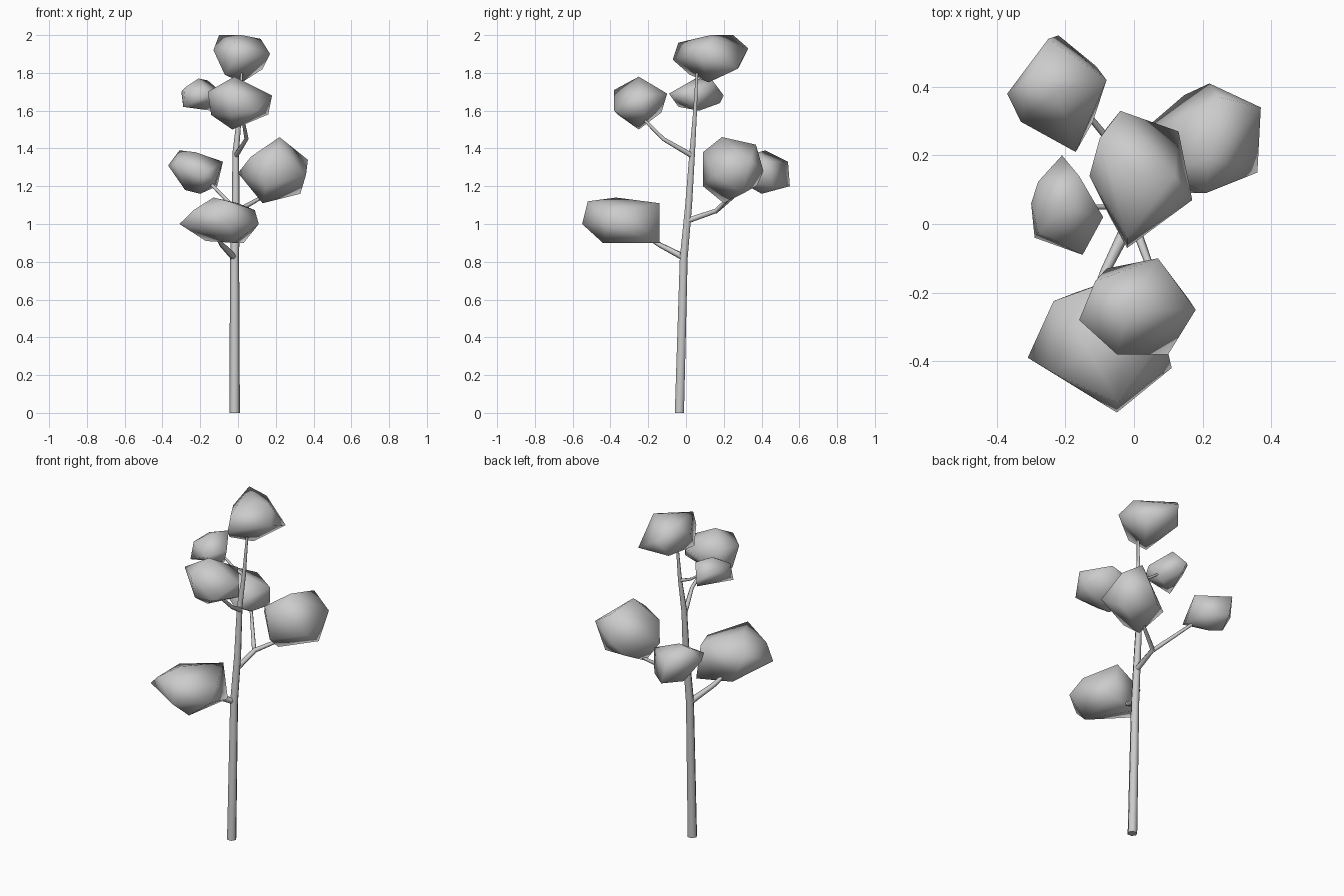
import bpy, bmesh
from mathutils import Vector

if "Cube" in bpy.data.objects:
    bpy.data.objects.remove(bpy.data.objects["Cube"])


def limb(name, points):
    """Six-sided tapering tube through (x, y, z, radius) points."""
    curve = bpy.data.curves.new(name, 'CURVE')
    curve.dimensions = '3D'
    curve.bevel_depth = 1.0
    curve.bevel_resolution = 1
    curve.use_fill_caps = True
    spline = curve.splines.new('POLY')
    spline.points.add(len(points) - 1)
    for p, (x, y, z, r) in zip(spline.points, points):
        p.co = (x, y, z, 1)
        p.radius = r
    ob = bpy.data.objects.new(name, curve)
    bpy.context.collection.objects.link(ob)
    bpy.ops.object.select_all(action='DESELECT')
    ob.select_set(True)
    bpy.context.view_layer.objects.active = ob
    bpy.ops.object.convert(target='MESH')
    bpy.ops.object.shade_smooth_by_angle(angle=1.1)


def foliage(name, low, high, corners):
    """Faceted clump: icosahedron fitted to a box, nearest vertices pulled to corners."""
    low, high = Vector(low), Vector(high)
    mid, half = (low + high) / 2, (high - low) / 2
    bm = bmesh.new()
    bmesh.ops.create_icosphere(bm, subdivisions=1, radius=1.0)
    for v in bm.verts:
        v.co = Vector([mid[i] + half[i] * v.co[i] for i in range(3)])
    free = list(bm.verts)
    for c in map(Vector, corners):
        v = min(free, key=lambda u: (u.co - c).length)
        v.co = c
        free.remove(v)
    points = [v.co.copy() for v in bm.verts]
    bm.clear()
    for p in points:
        bm.verts.new(p)
    hull = bmesh.ops.convex_hull(bm, input=list(bm.verts))
    inside = {g for g in hull['geom_interior'] + hull['geom_unused']
              if isinstance(g, bmesh.types.BMVert)}
    bmesh.ops.delete(bm, geom=list(inside), context='VERTS')
    bmesh.ops.recalc_face_normals(bm, faces=list(bm.faces))
    for f in bm.faces:
        f.smooth = True
    me = bpy.data.meshes.new(name)
    bm.to_mesh(me)
    bm.free()
    bpy.context.collection.objects.link(bpy.data.objects.new(name, me))


# Trunk
limb("trunk", [(-.018, -.035, 0, .028), (-.018, -.012, .82, .024), (-.012, .014, 1.1, .021),
               (-.012, .033, 1.38, .017), (.008, .047, 1.58, .012), (.02, .058, 1.8, .007)])

# Branches
limb("lower_branch", [(-.018, -.005, .82, .019), (-.085, -.14, .89, .014), (-.11, -.2, .93, .011)])
limb("right_branch", [(-.012, .015, 1.02, .017), (.0, .16, 1.07, .014), (.14, .24, 1.15, .009)])
limb("back_branch", [(.0, .155, 1.065, .012), (-.16, .35, 1.23, .008)])
limb("front_branch", [(-.012, .035, 1.36, .015), (.045, -.12, 1.45, .011), (.025, -.23, 1.56, .008)])
limb("left_branch", [(.005, .047, 1.57, .010), (-.07, .05, 1.6, .008), (-.15, .05, 1.66, .006)])

# Foliage clumps
foliage("top_foliage", (-.13, -.07, 1.75), (.17, .33, 2.0),
        [(-.1, .25, 2), (.12, .14, 1.98), (.17, .07, 1.9), (-.02, -.07, 1.87),
         (-.04, .33, 1.93), (.02, .12, 1.75), (.13, .27, 1.82), (-.07, .02, 1.79),
         (-.02, -.04, 1.96), (-.13, .14, 1.92), (-.08, .28, 1.83)])
foliage("lower_foliage", (-.29, -.53, .9), (.11, -.13, 1.14),
        [(-.31, -.39, 1.0), (-.05, -.55, 1.0), (.11, -.42, 1.0), (0, -.14, 1.11),
         (-.17, -.2, .91), (.03, -.14, .9), (-.05, -.52, 1.12), (-.02, -.44, .9),
         (-.13, -.37, 1.14)])
foliage("front_foliage", (-.16, -.38, 1.5), (.18, -.1, 1.78),
        [(-.16, -.28, 1.7), (-.02, -.25, 1.78), (.18, -.25, 1.68), (-.03, -.25, 1.5),
         (.07, -.1, 1.69), (.1, -.38, 1.6), (-.05, -.38, 1.71), (.16, -.22, 1.58),
         (-.08, -.13, 1.59)])
foliage("left_foliage", (-.31, -.09, 1.6), (-.09, .19, 1.77),
        [(-.21, .2, 1.68), (-.3, .06, 1.7), (-.29, -.04, 1.62), (-.15, -.09, 1.69),
         (-.21, .05, 1.77), (-.16, .14, 1.76), (-.2, .18, 1.64), (-.14, .07, 1.6),
         (-.09, .02, 1.7)])
foliage("right_foliage", (.02, .08, 1.11), (.37, .4, 1.45),
        [(0, .25, 1.27), (.22, .19, 1.46), (.22, .41, 1.28), (.37, .34, 1.34),
         (.36, .15, 1.26), (.13, .2, 1.11), (.25, .37, 1.42), (.33, .3, 1.16),
         (.21, .09, 1.38), (.15, .09, 1.2)])
foliage("back_foliage", (-.37, .22, 1.16), (-.08, .55, 1.38),
        [(-.37, .38, 1.31), (-.31, .42, 1.39), (-.25, .54, 1.33), (-.08, .42, 1.33),
         (-.17, .21, 1.27), (-.2, .4, 1.16), (-.22, .55, 1.2), (-.11, .46, 1.2),
         (-.28, .42, 1.18)])
